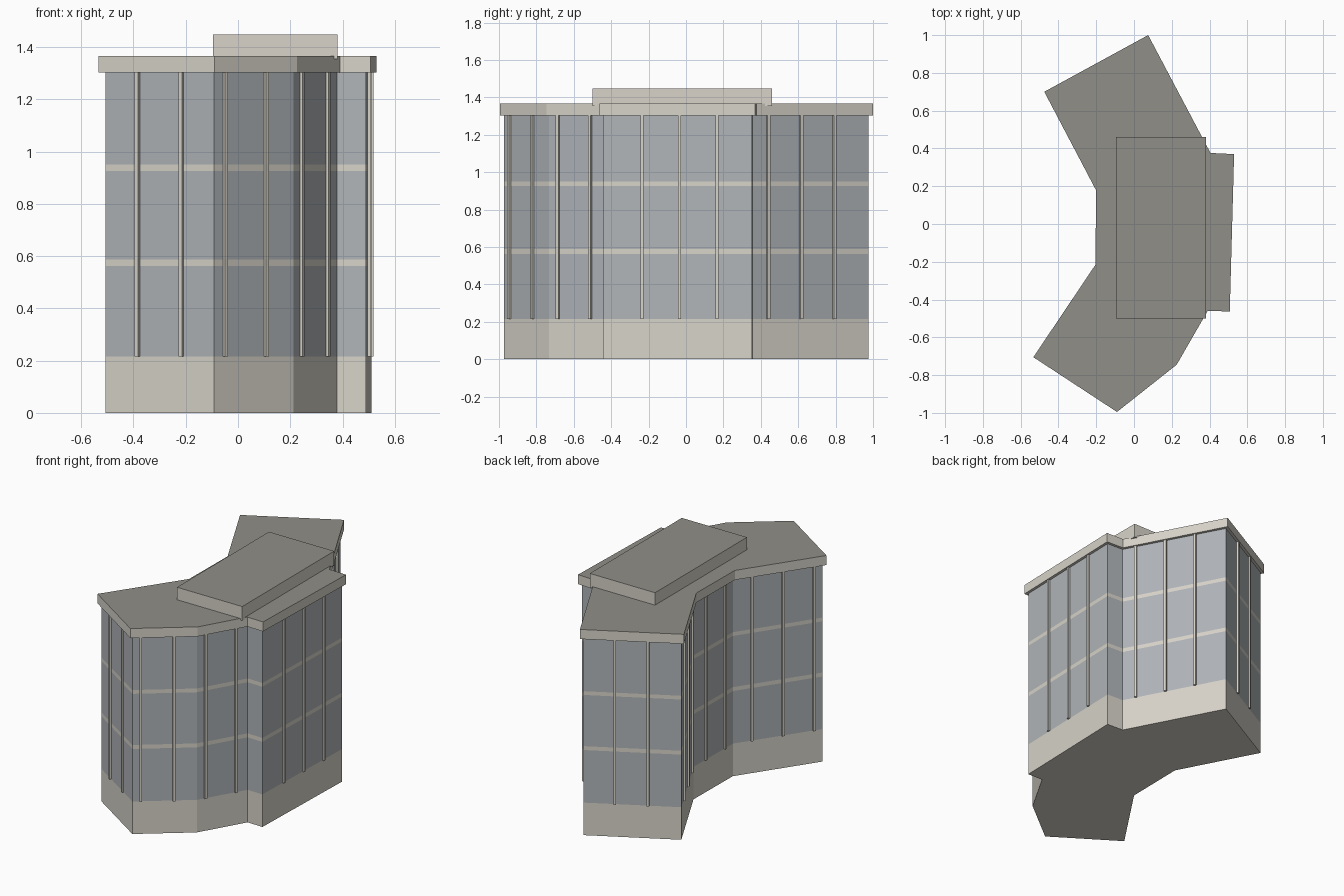
import bpy, bmesh
from mathutils import Vector, Matrix

if "Cube" in bpy.data.objects:
    bpy.data.objects.remove(bpy.data.objects["Cube"])


def material(name, r, g, b):
    lin = lambda c: (((c / 255) + 0.055) / 1.055) ** 2.4
    m = bpy.data.materials.new(name)
    m.diffuse_color = (lin(r), lin(g), lin(b), 1)
    m.use_nodes = True
    m.node_tree.nodes["Principled BSDF"].inputs["Base Color"].default_value = m.diffuse_color
    return m


STONE = material("cream_stone", 216, 212, 202)
GLASS = material("grey_glass", 176, 181, 185)
ROOF = material("roof_grey", 144, 143, 135)

# Outline of the roof slab, counter-clockwise from the back left corner
OUTLINE = [Vector(p) for p in [
    (-0.475, 0.70), (-0.20, 0.177), (-0.205, -0.217), (-0.533, -0.705),
    (-0.09, -0.995), (0.226, -0.745), (0.39, -0.46), (0.507, -0.463),
    (0.53, 0.37), (0.405, 0.376), (0.075, 1.0)]]


def inset(poly, d):
    """Move every edge of the outline inward by d."""
    out = []
    for i, p in enumerate(poly):
        a = (p - poly[i - 1]).normalized()
        b = (poly[(i + 1) % len(poly)] - p).normalized()
        na, nb = Vector((-a.y, a.x)), Vector((-b.y, b.x))
        out.append(p + (na + nb) * d / (1 + na.dot(nb)))
    return out


def finish(bm, name, mats):
    me = bpy.data.meshes.new(name)
    bm.to_mesh(me)
    bm.free()
    for m in mats:
        me.materials.append(m)
    ob = bpy.data.objects.new(name, me)
    bpy.context.collection.objects.link(ob)
    return ob


def prism(name, poly, levels, mats, bands, top=0):
    """Stack the outline through the levels; bands gives each storey's material."""
    bm = bmesh.new()
    rings = [[bm.verts.new((p.x, p.y, z)) for p in poly] for z in levels]
    n = len(poly)
    for lo, hi, mi in zip(rings, rings[1:], bands):
        for i in range(n):
            j = (i + 1) % n
            bm.faces.new((lo[i], lo[j], hi[j], hi[i])).material_index = mi
    bm.faces.new(rings[0][::-1])
    bm.faces.new(rings[-1]).material_index = top
    return finish(bm, name, mats)


# Main body: stone base, glass storeys and stone floor bands
walls = inset(OUTLINE, 0.018)
prism("building_walls", walls, [0, 0.215, 0.562, 0.588, 0.926, 0.951, 1.303],
      [STONE, GLASS], [0, 1, 0, 1, 0, 1])

# Overhanging roof slab
prism("roof_slab", OUTLINE, [1.303, 1.366], [STONE, ROOF], [0], top=1)

# Rooftop plant block
block = [Vector(p) for p in [(-0.096, -0.50), (0.381, -0.50), (0.381, 0.46), (-0.096, 0.46)]]
prism("rooftop_block", block, [1.355, 1.448], [STONE, ROOF], [0], top=1)

# Vertical mullions: (first offset, count) for each wall, 0.2 apart
BARS = [(0.10, 3), (0.12, 2), (0.12, 3), (0.15, 2), (0.05, 2), (0.057, 2),
        (0, 0), (0.21, 3), (0, 0), (0.09, 3), (0.19, 2)]
bm = bmesh.new()
for i, (first, count) in enumerate(BARS):
    a, b = walls[i], walls[(i + 1) % len(walls)]
    d = (b - a).normalized()
    for k in range(count):
        p = a + d * (first + 0.2 * k)
        frame = Matrix(((d.x, -d.y, 0, p.x), (d.y, d.x, 0, p.y),
                        (0, 0, 1, 0.759), (0, 0, 0, 1)))
        bmesh.ops.create_cube(bm, size=1, matrix=frame @ Matrix.Diagonal((0.016, 0.024, 1.088, 1)))
finish(bm, "mullions", [STONE])
